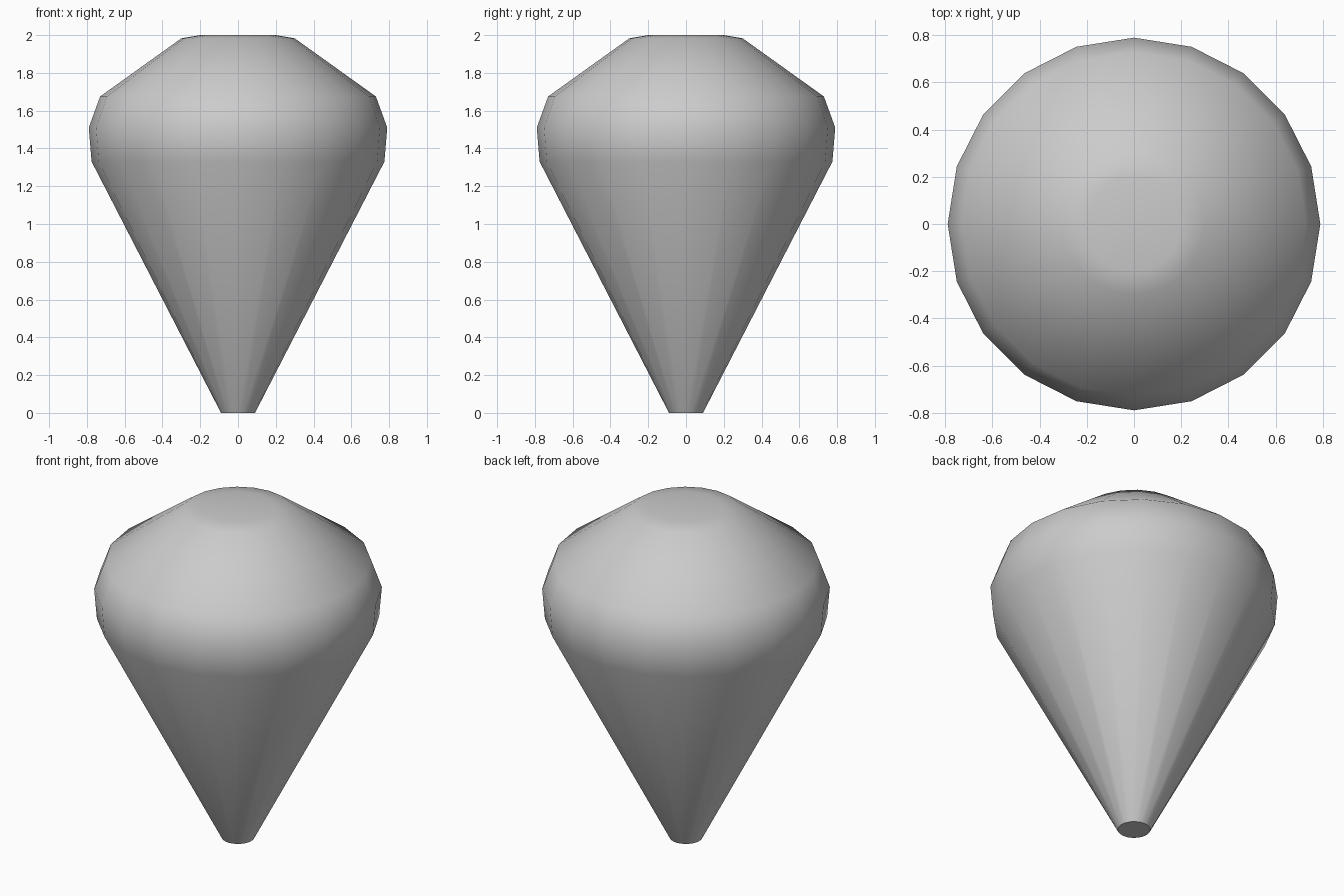
import bpy, bmesh
from math import cos, sin, pi, radians

if "Cube" in bpy.data.objects:
    bpy.data.objects.remove(bpy.data.objects["Cube"])

SIDES = 20
# Outline from bottom to top: radius, height
PROFILE = [(0.09, 0.0), (0.775, 1.33), (0.79, 1.51),
           (0.73, 1.675), (0.30, 1.983), (0.20, 2.0)]

# Turned body with closed ends
bm = bmesh.new()
rings = [[bm.verts.new((r * cos(2 * pi * i / SIDES), r * sin(2 * pi * i / SIDES), z))
          for i in range(SIDES)] for r, z in PROFILE]
for low, high in zip(rings, rings[1:]):
    for i in range(SIDES):
        j = (i + 1) % SIDES
        bm.faces.new((low[i], low[j], high[j], high[i]))
bm.faces.new(rings[0][::-1])
bm.faces.new(rings[-1])

mesh = bpy.data.meshes.new("tapered_body")
bm.to_mesh(mesh)
bm.free()
body = bpy.data.objects.new("tapered_body", mesh)
bpy.context.collection.objects.link(body)

# Smooth sides, crisp bottom rim
bpy.context.view_layer.objects.active = body
body.select_set(True)
bpy.ops.object.shade_smooth_by_angle(angle=radians(45))
